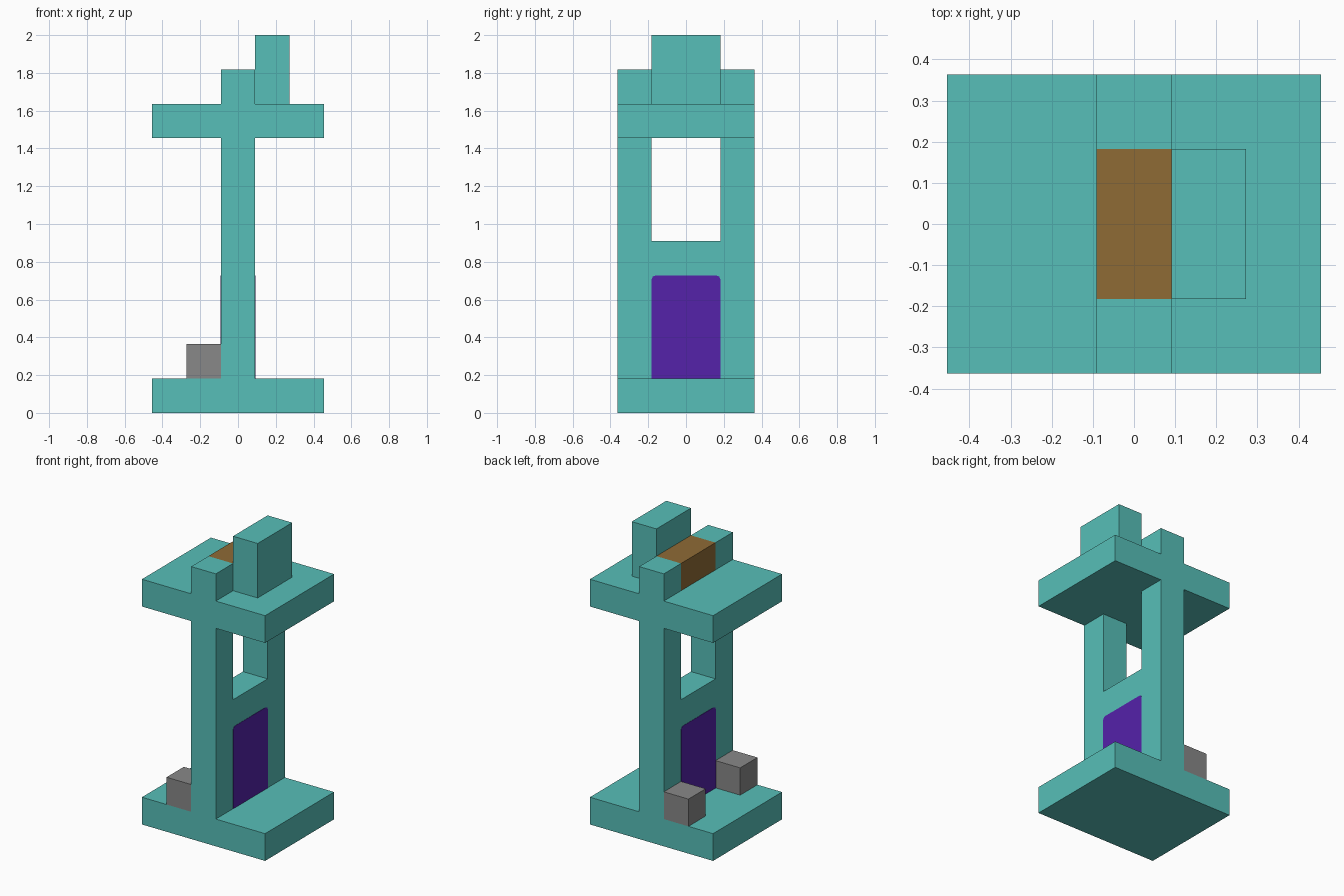
import bpy, bmesh, math
from mathutils import Matrix, Vector

cube = bpy.data.objects.get("Cube")
if cube:
    bpy.data.objects.remove(cube, do_unlink=True)

U = 2 / 11  # one building unit


def material(name, rgb):
    m = bpy.data.materials.new(name)
    m.use_nodes = True
    m.diffuse_color = (*rgb, 1)
    m.node_tree.nodes["Principled BSDF"].inputs["Base Color"].default_value = (*rgb, 1)
    return m


teal = material("teal", (0.095, 0.52, 0.48))
purple = material("purple", (0.09, 0.016, 0.4))
brown = material("brown", (0.275, 0.147, 0.036))
grey = material("grey", (0.246, 0.246, 0.246))


def finish(name, bm, mat):
    bmesh.ops.recalc_face_normals(bm, faces=bm.faces)
    mesh = bpy.data.meshes.new(name)
    bm.to_mesh(mesh)
    bm.free()
    ob = bpy.data.objects.new(name, mesh)
    bpy.context.collection.objects.link(ob)
    if mat:
        mesh.materials.append(mat)
    return ob


def box(name, low, high, mat):
    lo, hi = Vector(low) * U, Vector(high) * U
    bm = bmesh.new()
    bmesh.ops.create_cube(bm, size=1, matrix=Matrix.Translation((lo + hi) / 2)
                          @ Matrix.Diagonal((*(hi - lo), 1)))
    return finish(name, bm, mat)


def extrude(name, points, offset, mat):
    bm = bmesh.new()
    face = bm.faces.new([bm.verts.new(p) for p in points])
    moved = bmesh.ops.extrude_face_region(bm, geom=[face])["geom"]
    bmesh.ops.translate(bm, vec=offset,
                        verts=[v for v in moved if isinstance(v, bmesh.types.BMVert)])
    return finish(name, bm, mat)


# Frame: base, upright and shelf as one extruded profile
half = [(2.5, 0), (2.5, 1), (.5, 1), (.5, 8), (2.5, 8), (2.5, 9), (.5, 9), (.5, 10)]
profile = half + [(-x, z) for x, z in reversed(half)]
frame = extrude("frame", [(x * U, -2 * U, z * U) for x, z in profile],
                (0, 4 * U, 0), teal)

# Window opening and the notch between the top posts
for name, bottom, top in (("window_cutter", 5, 8), ("notch_cutter", 9, 11)):
    cutter = box(name, (-1, -1, bottom), (1, 1, top), None)
    cutter.hide_render = True
    mod = frame.modifiers.new(name, "BOOLEAN")
    mod.operation = "DIFFERENCE"
    mod.solver = "EXACT"
    mod.object = cutter
    bpy.context.view_layer.objects.active = frame
    bpy.ops.object.modifier_apply(modifier=mod.name)
    bpy.data.objects.remove(cutter, do_unlink=True)

# Blocks on the shelf
box("top_beam", (-.5, -1, 9), (.5, 1, 10), brown)
box("tall_block", (.5, -1, 9), (1.5, 1, 11), teal)

# Door plates on both faces of the wall, with softened top corners
r = 0.02
arc = [(U - r + r * math.cos(a), 4 * U - r + r * math.sin(a))
       for a in (0, math.pi / 4, math.pi / 2)]
door = [(U, U)] + arc
door += [(-y, z) for y, z in reversed(door)]
for side, s in (("left", 1), ("right", -1)):
    extrude(side + "_door", [(s * U / 2, y, z) for y, z in door],
            (s * 0.002, 0, 0), purple)

# Small cubes beside the door
for side, y in (("front", -2), ("back", 1)):
    box(side + "_step_cube", (-1.5, y, 1), (-.5, y + 1, 2), grey)
